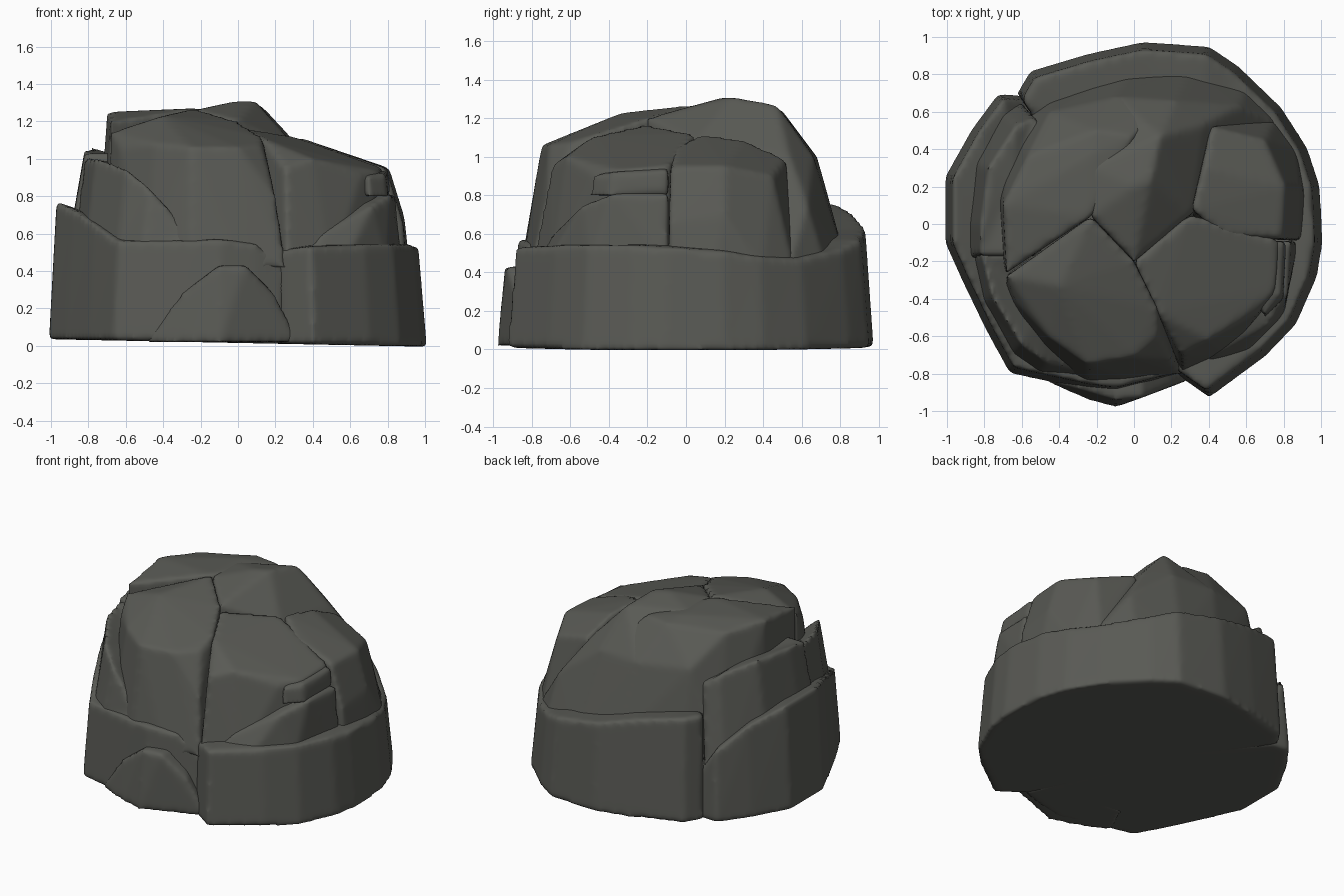
import bpy, bmesh

rock = bpy.data.materials.new("dark grey rock")
rock.diffuse_color = (0.1, 0.102, 0.09, 1)


def finish(name, bm, soften=6):
    """Turn a rough block into a rounded, weathered stone."""
    bmesh.ops.recalc_face_normals(bm, faces=bm.faces)
    mesh = bpy.data.meshes.new(name)
    bm.to_mesh(mesh)
    bm.free()
    mesh.materials.append(rock)
    ob = bpy.data.objects.new(name, mesh)
    bpy.context.collection.objects.link(ob)
    rm = ob.modifiers.new("round", 'REMESH')
    rm.mode = 'VOXEL'
    rm.voxel_size = 0.02
    rm.use_smooth_shade = True
    sm = ob.modifiers.new("weather", 'SMOOTH')
    sm.factor = 0.5
    sm.iterations = soften
    return ob


def hull(name, points, footprint=(), foot_z=0.42):
    """Convex stone from corner points plus a flat footprint."""
    bm = bmesh.new()
    for p in points:
        bm.verts.new(p)
    for x, y in footprint:
        bm.verts.new((x, y, foot_z))
    res = bmesh.ops.convex_hull(bm, input=bm.verts)
    junk = {g for g in res["geom_interior"] + res["geom_unused"]
            if isinstance(g, bmesh.types.BMVert)}
    bmesh.ops.delete(bm, geom=list(junk), context='VERTS')
    return finish(name, bm)


def ledge(name, columns, top=1.0, foot=1.0, foot_z=None):
    """Stone from an outline whose every corner has its own top height."""
    bm = bmesh.new()
    low, high = [], []
    for x, y, z in columns:
        fz = 0.015 - 0.02 * x if foot_z is None else foot_z
        low.append(bm.verts.new((x * foot, y * foot, fz)))
        high.append(bm.verts.new((x * top, y * top, z)))
    n = len(columns)
    for ring in (low, high):
        mid = [sum(v.co[k] for v in ring) / n for k in range(3)]
        c = bm.verts.new(mid)
        for i in range(n):
            bm.faces.new((ring[i], ring[(i + 1) % n], c))
    for i in range(n):
        j = (i + 1) % n
        bm.faces.new((low[i], low[j], high[j], high[i]))
    return finish(name, bm)


# Base ring: right and back stone
ledge("base_right_back", [
    (.23, -.8, .51), (.4, -.92, .53), (.7, -.7, .54), (.86, -.53, .54),
    (.97, -.28, .54), (1, -.1, .53), (.985, .2, .51), (.92, .4, .48),
    (.78, .62, .47), (.55, .84, .52), (.4, .94, .57), (.05, .965, .63),
    (-.25, .9, .71), (-.55, .81, .76), (-.62, .69, .76),
    (-.3, .2, .6), (0, -.4, .5)], top=.965, foot=1.01)

# Base ring: left and front stone
ledge("base_left_front", [
    (-.59, .68, .35), (-.72, .69, .53), (-.86, .5, .68), (-1, .25, .77),
    (-1, -.1, .77), (-.91, -.3, .73), (-.79, -.55, .65), (-.66, -.79, .56),
    (-.25, -.88, .56), (-.1, -.9, .57), (.1, -.85, .55), (.25, -.8, .45),
    (.1, -.4, .5), (-.2, .3, .6)], top=.97, foot=1.01)

# Arched stone low on the front
hull("front_arch_stone", [
    (-.3, -.88, .28), (-.1, -.94, .43), (.04, -.93, .43), (.2, -.86, .27),
    (-.1, -.6, .43), (.04, -.6, .43), (-.1, -.98, .02), (-.25, -.94, .02)],
    [(-.5, -.83), (.33, -.82), (.2, -.6), (-.4, -.6)], .02)

# Left ledges between base and crown
ledge("left_ledge", [
    (-.53, .57, .92), (-.63, .53, 1.0), (-.78, .3, 1.06), (-.82, 0, 1.05),
    (-.82, -.17, 1.03), (-.5, -.17, 1.03), (-.4, .4, 1.0)],
    foot=1.16, foot_z=.3)
ledge("front_left_ledge", [
    (-.82, -.15, 1.01), (-.76, -.39, 1.01), (-.6, -.65, .95),
    (-.47, -.74, .84), (-.25, -.79, .6), (-.2, -.6, .6), (-.5, -.15, .97)],
    foot=1.08, foot_z=.5)

# Crown: front left stone
hull("crown_front_left", [
    (-.63, -.42, 1.06), (-.45, -.61, 1.08), (-.25, -.75, 1.06),
    (0, -.71, 1.06), (.13, -.6, 1.07), (.13, -.46, 1.12), (.2, -.72, .8),
    (-.68, -.28, 1.14), (-.23, .04, 1.27), (0, -.2, 1.2), (-.4, -.33, 1.23)],
    [(-.7, -.4), (-.5, -.72), (-.25, -.86), (0, -.85), (.26, -.8),
     (0, -.18), (-.23, .04), (-.68, -.25)])

# Crown: front right stone with its lower shelf and small wedge
hull("crown_front_right", [
    (.13, -.48, 1.11), (0, -.2, 1.17), (.3, .05, 1.12), (.48, -.08, 1.05),
    (.62, -.1, 1.0), (.78, -.09, .95), (.76, -.36, .93), (.66, -.48, .91),
    (.4, -.62, 1.0), (.25, -.7, .95)],
    [(.26, -.8), (.5, -.7), (.68, -.5), (.75, -.08), (.45, -.06), (0, -.15)])
hull("right_shelf", [
    (.84, -.09, .81), (.82, -.38, .81), (.72, -.54, .75), (.45, -.69, .6),
    (.4, -.1, .82)],
    [(.3, -.8), (.56, -.74), (.8, -.5), (.88, -.09), (.4, -.09)])
hull("right_wedge", [
    (.8, -.09, .94), (.79, -.38, .92), (.7, -.48, .91), (.4, -.1, .95),
    (.82, -.09, .8), (.8, -.4, .8), (.7, -.5, .8), (.4, -.1, .8)])

# Crown: right back stone
hull("crown_right_back", [
    (.31, .08, 1.12), (.37, .3, 1.09), (.41, .52, .99), (.48, -.07, 1.05),
    (.79, -.08, .95), (.81, .2, .95), (.7, .45, .9), (.88, -.09, .66),
    (.89, .2, .69)],
    [(.9, -.09), (.92, .15), (.87, .4), (.75, .56), (.4, .55), (.3, .05)])

# Crown: large back mass, two stones that part along a short crack
hull("crown_back_left", [
    (-.68, -.26, 1.2), (-.7, .1, 1.25), (-.57, .36, 1.22),
    (-.23, .04, 1.27), (-.23, .36, 1.265), (-.2, .5, 1.24), (0, .47, 1.24),
    (-.45, .6, 1.02), (-.1, .68, 1.0), (.2, .66, 1.0)],
    [(-.71, -.28), (-.76, .2), (-.66, .55), (-.45, .7), (0, .84),
     (.3, .84), (-.23, .04)])
hull("crown_back_peak", [
    (-.23, .04, 1.26), (-.23, .3, 1.26), (0, -.2, 1.2), (.3, .05, 1.07),
    (0, .2, 1.31), (.09, .24, 1.31), (.14, .47, 1.27), (.37, .53, 1.02),
    (.22, .66, 1.0), (.56, .63, .75), (-.1, .68, 1.0)],
    [(-.23, .04), (0, -.2), (.3, .02), (.79, .53), (.6, .73), (.3, .84),
     (0, .84), (-.2, .6)])
